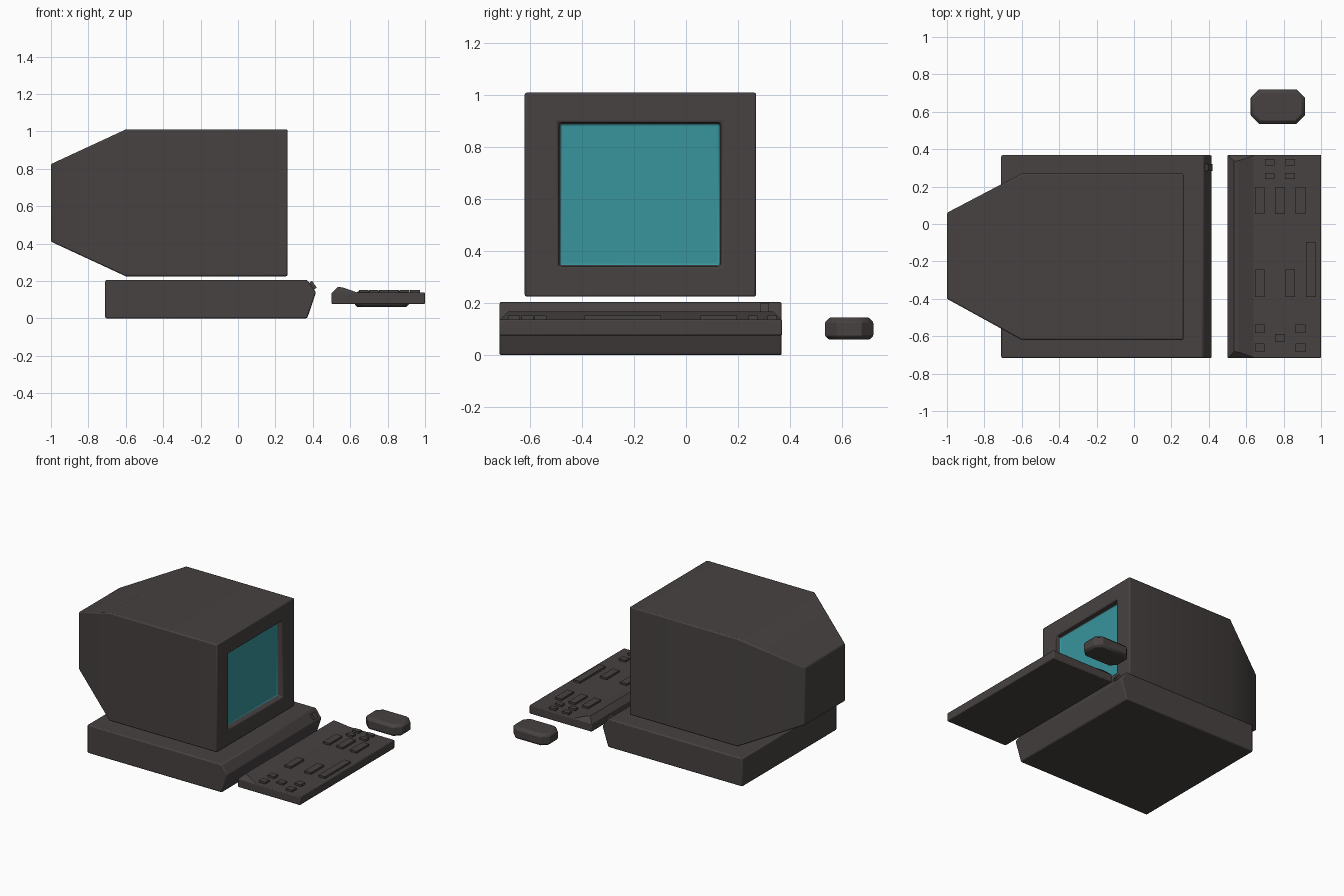
import bpy, bmesh, math

if "Cube" in bpy.data.objects:
    bpy.data.objects.remove(bpy.data.objects["Cube"])


def material(name, colour):
    m = bpy.data.materials.new(name)
    m.diffuse_color = (*colour, 1)
    m.use_nodes = True
    m.node_tree.nodes["Principled BSDF"].inputs["Base Color"].default_value = m.diffuse_color
    return m


CASE = material("charcoal plastic", (0.062, 0.054, 0.052))
GLASS = material("teal glass", (0.04, 0.30, 0.34))


def finish(name, bm, mats=(CASE,), bevel=0.0, smooth=True):
    bmesh.ops.recalc_face_normals(bm, faces=bm.faces)
    me = bpy.data.meshes.new(name)
    bm.to_mesh(me)
    bm.free()
    ob = bpy.data.objects.new(name, me)
    bpy.context.collection.objects.link(ob)
    for m in mats:
        me.materials.append(m)
    if bevel:
        mod = ob.modifiers.new("bevel", "BEVEL")
        mod.width = bevel
        mod.segments = 2
        mod.limit_method = "ANGLE"
        mod.angle_limit = math.radians(35)
    if smooth:
        bpy.ops.object.select_all(action="DESELECT")
        ob.select_set(True)
        bpy.context.view_layer.objects.active = ob
        bpy.ops.object.shade_smooth_by_angle(angle=math.radians(35))
    return ob


def loft(rings):
    """Skin a chain of closed point rings and cap both ends."""
    bm = bmesh.new()
    loops = [[bm.verts.new(p) for p in r] for r in rings]
    n = len(loops[0])
    for a, b in zip(loops, loops[1:]):
        for i in range(n):
            j = (i + 1) % n
            bm.faces.new((a[i], a[j], b[j], b[i]))
    bm.faces.new(loops[0])
    bm.faces.new(loops[-1])
    return bm


def prism(profile, y0, y1):
    return loft([[(x, y, z) for x, z in profile] for y in (y0, y1)])


def box(x0, x1, y0, y1, z0, z1):
    return prism([(x0, z0), (x1, z0), (x1, z1), (x0, z1)], y0, y1)


# Monitor: tapered back, straight body, recessed screen opening
def rect(x, y0, y1, z0, z1):
    return [(x, y0, z0), (x, y1, z0), (x, y1, z1), (x, y0, z1)]


monitor = loft([
    rect(-1.0, -0.40, 0.06, 0.41, 0.825),
    rect(-0.60, -0.62, 0.27, 0.225, 1.01),
    rect(0.265, -0.62, 0.27, 0.225, 1.01),
    rect(0.265, -0.49, 0.135, 0.34, 0.895),
    rect(0.225, -0.485, 0.13, 0.345, 0.89),
])
for f in monitor.faces:
    if all(abs(v.co.x - 0.225) < 1e-4 for v in f.verts):
        f.material_index = 1
finish("monitor", monitor, (CASE, GLASS), bevel=0.008)

# Computer case under the monitor, with a wedge-shaped front
finish("computer_case", prism(
    [(-0.71, 0), (0.37, 0), (0.417, 0.14), (0.37, 0.205), (-0.71, 0.205)],
    -0.717, 0.368), bevel=0.008)

# Power button on the upper slope of the wedge
button = finish("power_button", box(-0.022, 0.022, -0.018, 0.018, -0.015, 0.015),
                smooth=False)
button.location = (0.396, 0.302, 0.174)
button.rotation_euler.y = math.radians(55)

# Keyboard slab and raised ridge with slanted ends
finish("keyboard", box(0.5, 1.0, -0.717, 0.37, 0.076, 0.138), bevel=0.006)
ridge = [(0.502, 0.136), (0.535, 0.169), (0.56, 0.165), (0.645, 0.136)]
finish("keyboard_ridge", loft([
    [(x, side * (0.541 - (z - 0.136)) - 0.1735, z) for x, z in ridge]
    for side in (-1, 1)]), smooth=False)

# Keys: (x start, y start, y end)
keys = [(0.92, -0.39, -0.097)]
keys += [(x, y, y + 0.034) for x in (0.70, 0.808) for y in (0.24, 0.313)]
keys += [(x, 0.053, 0.197) for x in (0.647, 0.754, 0.864)]
keys += [(x, -0.39, -0.243) for x in (0.647, 0.808)]
keys += [(x, y, y + 0.046) for x in (0.647, 0.864) for y in (-0.685, -0.583)]
keys += [(0.754, -0.632, -0.587)]
for i, (x, y0, y1) in enumerate(keys):
    finish(f"key_{i + 1}", box(x, x + 0.052, y0, y1, 0.13, 0.152), smooth=False)


# Mouse: octagonal block with chamfered top and bottom
def octagon(inset, z, cx=0.769, cy=0.6275, hx=0.145, hy=0.0925, cut=0.045):
    a, b = hx - inset, hy - inset
    c = cut - inset * 0.6
    pts = [(a, c - b), (a, b - c), (a - c, b), (c - a, b),
           (-a, b - c), (-a, c - b), (c - a, -b), (a - c, -b)]
    return [(cx + x, cy + y, z) for x, y in pts]


finish("mouse", loft([octagon(0.015, 0.06), octagon(0, 0.075),
                      octagon(0, 0.127), octagon(0.018, 0.145)]), bevel=0.003)
